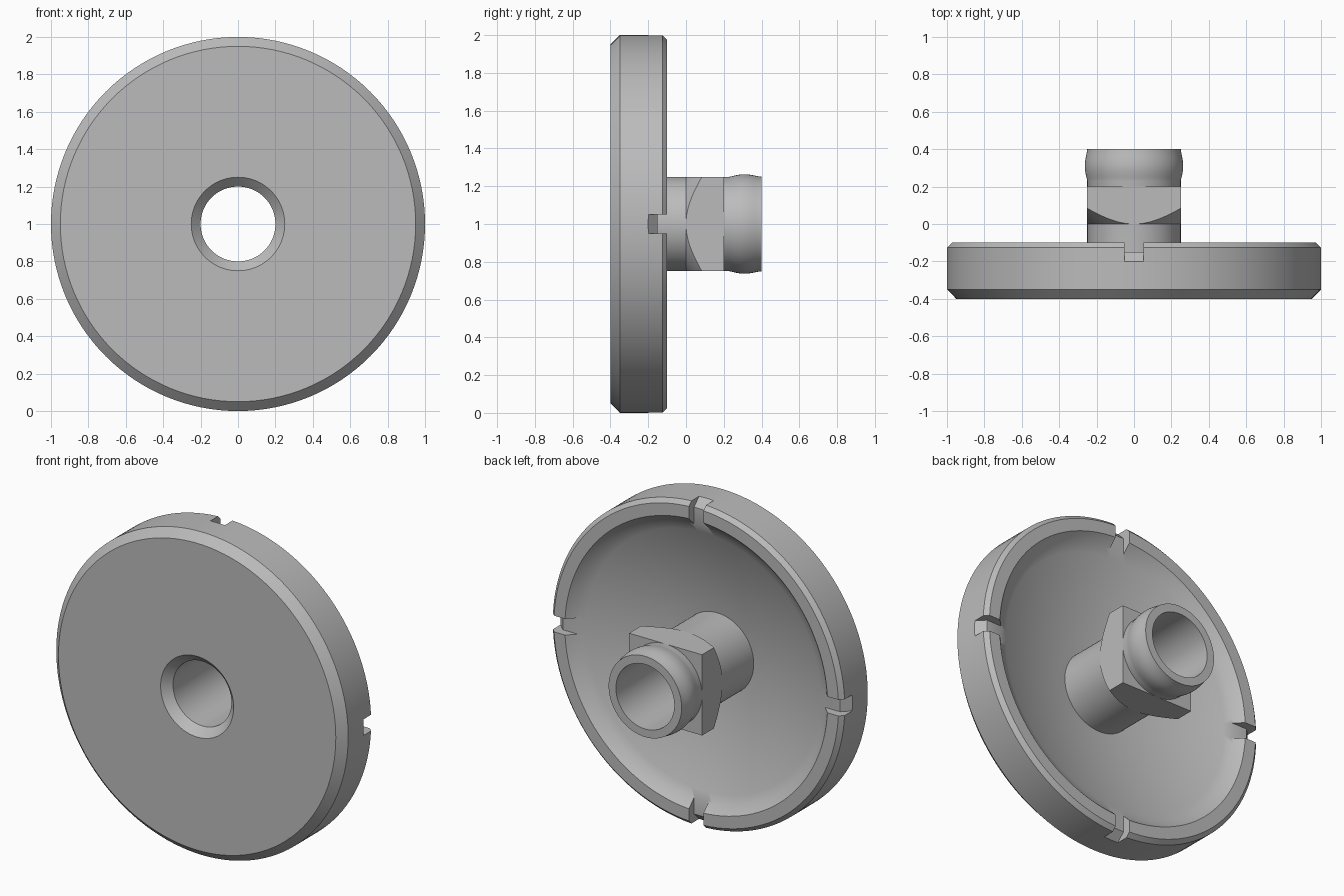
import bpy, bmesh, math
from mathutils import Matrix, Vector

if "Cube" in bpy.data.objects:
    bpy.data.objects.remove(bpy.data.objects["Cube"])

CENTRE = Matrix.Translation((0, 0, 1))

steel = bpy.data.materials.new("light grey steel")
steel.use_nodes = True
steel.diffuse_color = (0.5, 0.5, 0.5, 1)
steel.node_tree.nodes["Principled BSDF"].inputs["Base Color"].default_value = (0.5, 0.5, 0.5, 1)


def finish(name, bm):
    """Turn a bmesh into a linked object centred on the wheel axis."""
    bmesh.ops.recalc_face_normals(bm, faces=bm.faces)
    bm.transform(CENTRE)
    mesh = bpy.data.meshes.new(name)
    bm.to_mesh(mesh)
    bm.free()
    mesh.materials.append(steel)
    obj = bpy.data.objects.new(name, mesh)
    bpy.context.collection.objects.link(obj)
    return obj


def lathe(name, profile, steps=128):
    """Revolve a closed (radius, y) profile around the y axis."""
    bm = bmesh.new()
    rings = []
    for i in range(steps):
        a = 2 * math.pi * i / steps
        rings.append([bm.verts.new((r * math.cos(a), y, r * math.sin(a))) for r, y in profile])
    for i, ring in enumerate(rings):
        after = rings[(i + 1) % steps]
        for j in range(len(profile)):
            k = (j + 1) % len(profile)
            bm.faces.new((ring[j], ring[k], after[k], after[j]))
    return finish(name, bm)


def activate(obj):
    bpy.ops.object.select_all(action='DESELECT')
    obj.select_set(True)
    bpy.context.view_layer.objects.active = obj


def cut(obj, tool, operation):
    activate(obj)
    mod = obj.modifiers.new("cut", 'BOOLEAN')
    mod.operation, mod.object, mod.solver = operation, tool, 'EXACT'
    bpy.ops.object.modifier_apply(modifier=mod.name)
    bpy.data.objects.remove(tool)


# Flanged disc with chamfered rim, dished back, hub tube and swollen lip
front = [(0.2, -0.35), (0.25, -0.4), (0.95, -0.4), (1, -0.35)]
rim = [(1, -0.125), (0.975, -0.1), (0.9, -0.1), (0.85, -0.15)]
dish = [(r, -0.32 + 0.17 * (r / 0.85) ** 2)
        for r in (0.85 - 0.6 * i / 12 for i in range(1, 13))]
lip = [(0.25, 0.23)]
for i in range(1, 13):
    t = i / 12
    swell = math.sin(math.pi * t ** 0.9) ** 1.3 if t < 1 else 0
    lip.append((0.25 + 0.013 * swell, 0.23 + 0.17 * t))
disc = lathe("flanged_disc", front + rim + dish + lip + [(0.2, 0.4)])

# Four rim notches with a sloping outer floor
notch_profile = [(1.05, -0.25), (0.95, -0.151), (0.8, -0.151), (0.8, 0), (1.05, 0)]
bm = bmesh.new()
for quarter in range(4):
    turn = Matrix.Rotation(quarter * math.pi / 2, 3, 'Y')
    sides = [[bm.verts.new(turn @ Vector((r, y, z))) for r, y in notch_profile]
             for z in (-0.05, 0.05)]
    bm.faces.new(sides[0])
    bm.faces.new(sides[1])
    for j in range(len(notch_profile)):
        k = (j + 1) % len(notch_profile)
        bm.faces.new((sides[0][j], sides[0][k], sides[1][k], sides[1][j]))
cut(disc, finish("notch_cutter", bm), 'DIFFERENCE')

# Square wrench collar, its inner corners trimmed by a cone
collar = lathe("square_collar", [(0.22, 0), (0.25, 0), (0.373, 0.1), (0.373, 0.2), (0.22, 0.2)])
bm = bmesh.new()
bmesh.ops.create_cube(bm, size=0.5)
cut(collar, finish("square_cutter", bm), 'INTERSECT')

for part in (disc, collar):
    activate(part)
    bpy.ops.object.shade_smooth_by_angle(angle=math.radians(30))
